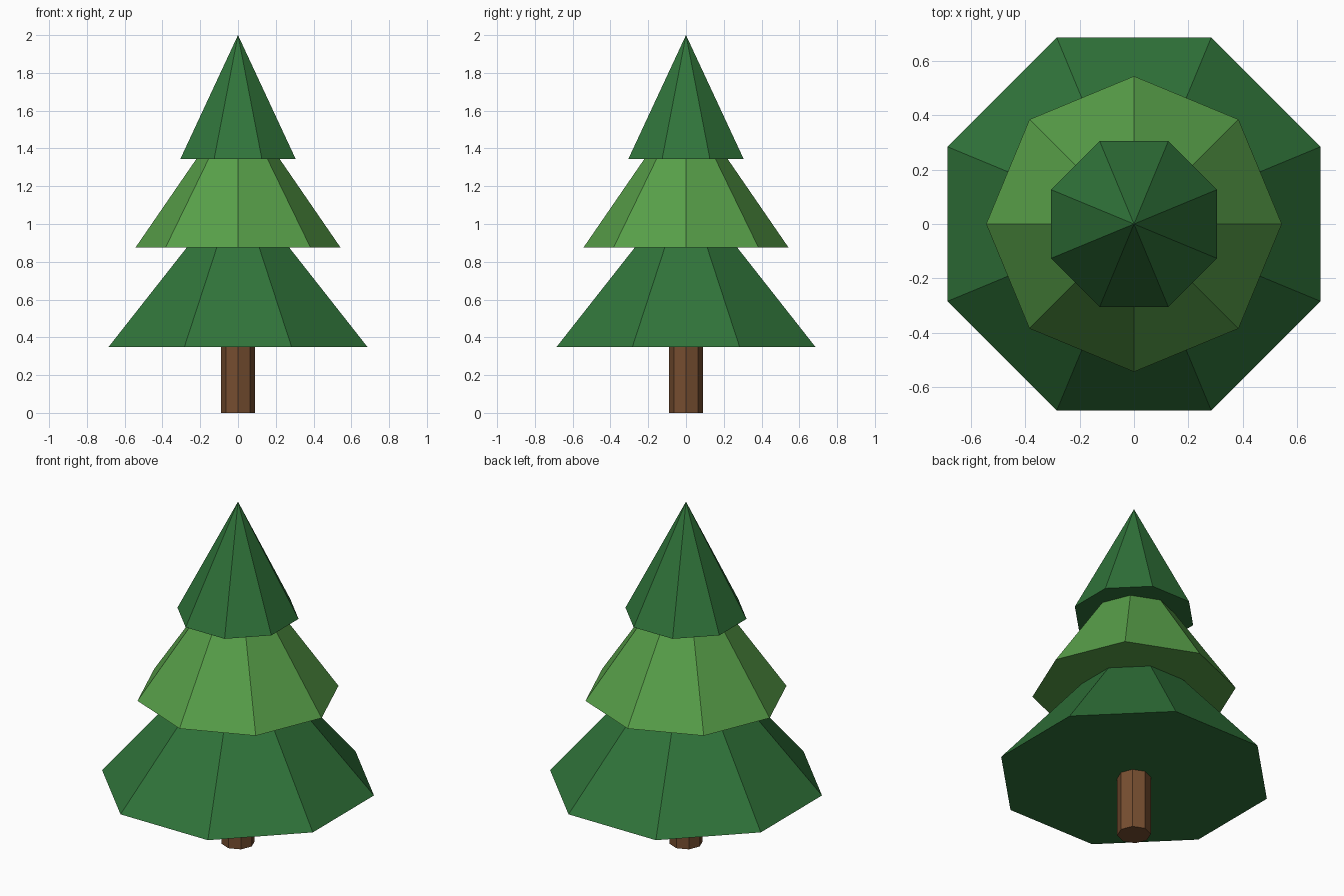
import bpy
import math

cube = bpy.data.objects.get("Cube")
if cube:
    bpy.data.objects.remove(cube, do_unlink=True)


def make_material(name, srgb):
    linear = [((c / 255 + 0.055) / 1.055) ** 2.4 for c in srgb]
    mat = bpy.data.materials.new(name)
    mat.use_nodes = True
    mat.diffuse_color = (*linear, 1)
    mat.node_tree.nodes["Principled BSDF"].inputs["Base Color"].default_value = (*linear, 1)
    return mat


def eight_sided(name, bottom, top, r_bottom, r_top, turn, mat):
    """Flat-faced octagonal cone or column standing between two heights."""
    bpy.ops.mesh.primitive_cone_add(
        vertices=8, radius1=r_bottom, radius2=r_top, depth=top - bottom,
        location=(0, 0, (bottom + top) / 2), rotation=(0, 0, turn))
    obj = bpy.context.object
    obj.name = name
    obj.data.materials.append(mat)
    return obj


dark_green = make_material("dark green", (48, 116, 58))
light_green = make_material("light green", (88, 160, 73))
brown = make_material("bark brown", (118, 78, 48))

half_step = math.pi / 8

# Trunk
eight_sided("trunk", 0, 0.4, 0.09, 0.09, 0, brown)

# Foliage tiers, the middle one turned by half a side
eight_sided("lower_foliage", 0.35, 1.22, 0.741, 0, half_step, dark_green)
eight_sided("middle_foliage", 0.875, 1.665, 0.543, 0, 0, light_green)
eight_sided("upper_foliage", 1.345, 2, 0.33, 0, half_step, dark_green)
